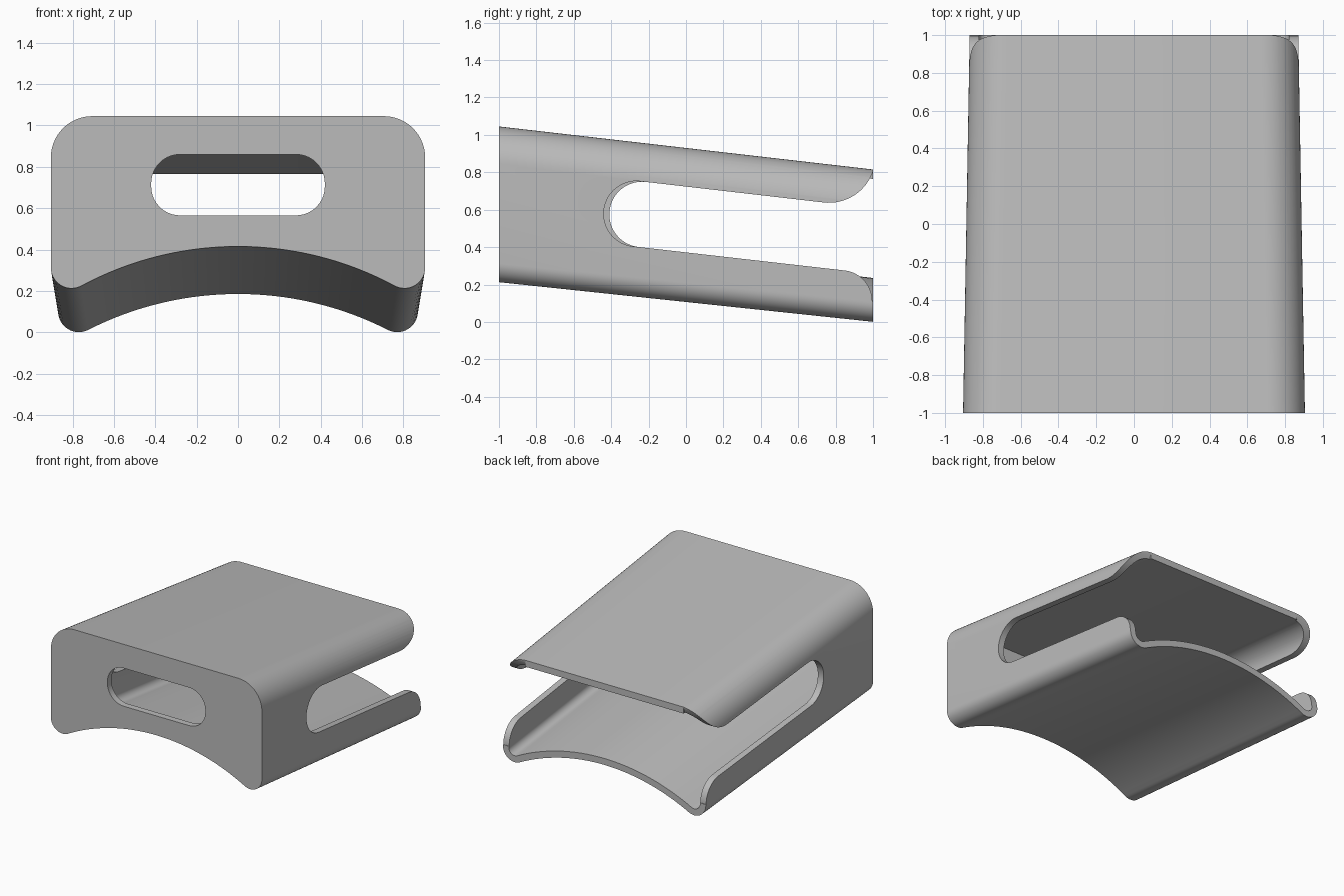
import bpy, bmesh
from math import sin, cos, radians, degrees, sqrt, atan2

if "Cube" in bpy.data.objects:
    bpy.data.objects.remove(bpy.data.objects["Cube"], do_unlink=True)

WALL = 0.05

grey = bpy.data.materials.new("plain grey")
grey.use_nodes = True
grey.diffuse_color = (0.5, 0.5, 0.5, 1)
grey.node_tree.nodes["Principled BSDF"].inputs["Base Color"].default_value = (0.5, 0.5, 0.5, 1)


def arc(cx, cz, r, a0, a1, n):
    """Points along an arc, angles in degrees."""
    steps = [radians(a0 + (a1 - a0) * i / n) for i in range(n + 1)]
    return [(cx + r * cos(a), cz + r * sin(a)) for a in steps]


def section(y, inset):
    """Arched-bottom outline at depth y, shrunk by inset."""
    t = (y + 1) / 2
    half = 0.905 - 0.035 * t - inset
    top = 1.045 - 0.23 * t - inset
    apex = 0.415 - 0.23 * t + inset
    big, foot, corner = 1.6 + inset, 0.1 - inset, 0.2 - inset
    # foot circle touches both the side wall and the arch
    fx = half - foot
    cz = apex - big
    fz = cz + sqrt((big + foot) ** 2 - fx ** 2)
    lean = degrees(atan2(fz - cz, fx))
    right = arc(0, cz, big, 90, lean, 20)
    right += arc(fx, fz, foot, lean - 180, 0, 14)[1:]
    right += arc(half - corner, top - corner, corner, 0, 90, 14)
    left = [(-x, z) for x, z in reversed(right[1:])]
    return [(x, y, z) for x, z in right + left]


def finish(bm, name):
    bmesh.ops.recalc_face_normals(bm, faces=bm.faces)
    mesh = bpy.data.meshes.new(name)
    bm.to_mesh(mesh)
    bm.free()
    obj = bpy.data.objects.new(name, mesh)
    bpy.context.collection.objects.link(obj)
    mesh.materials.append(grey)
    return obj


def loft(name, loops):
    """Skin a chain of matching loops and cap both ends."""
    bm = bmesh.new()
    rings = [[bm.verts.new(p) for p in loop] for loop in loops]
    for a, b in zip(rings, rings[1:]):
        for i in range(len(a)):
            j = (i + 1) % len(a)
            bm.faces.new((a[i], a[j], b[j], b[i]))
    bm.faces.new(rings[0])
    bm.faces.new(rings[-1])
    return finish(bm, name)


# Hollow sleeve: closed front wall, open back
sleeve = loft("sleeve", [section(-1, 0), section(1, 0),
                         section(1, WALL), section(WALL - 1, WALL)])

# Rounded slot in the front wall
slot = []
for sx, sz, a in ((1, 1, 0), (-1, 1, 90), (-1, -1, 180), (1, -1, 270)):
    slot += arc(sx * 0.28, 0.7125 + sz * 0.0075, 0.14, a, a + 90, 10)
cutters = [loft("front_slot_cutter", [[(x, y, z) for x, z in slot] for y in (-1.1, -0.9)])]

# Side slots, open to the back with rounded wall corners
for name, side, shift in (("left", 1, 0), ("right", -1, 0.03)):
    outline = arc(-0.265 + shift, 0.578 - 0.115 * shift, 0.175, 83.4, 263.4, 28)
    outline += arc(0.83, 0.11, 0.166, 83.4, 0, 14)
    outline += [(1.3, 0.11), (1.3, 0.8125)]
    outline += arc(0.765, 0.885, 0.248, -17, -96.6, 16)
    cutters.append(loft(name + "_slot_cutter",
                        [[(side * x, y, z) for y, z in outline] for x in (0.68, 1.1)]))

bpy.ops.object.select_all(action="DESELECT")
bpy.context.view_layer.objects.active = sleeve
sleeve.select_set(True)
for cutter in cutters:
    cutter.hide_render = True
    mod = sleeve.modifiers.new(cutter.name, "BOOLEAN")
    mod.operation = "DIFFERENCE"
    mod.solver = "EXACT"
    mod.object = cutter
    bpy.ops.object.modifier_apply(modifier=mod.name)
for cutter in cutters:
    bpy.data.objects.remove(cutter, do_unlink=True)

bpy.ops.object.shade_smooth_by_angle(angle=radians(30))
